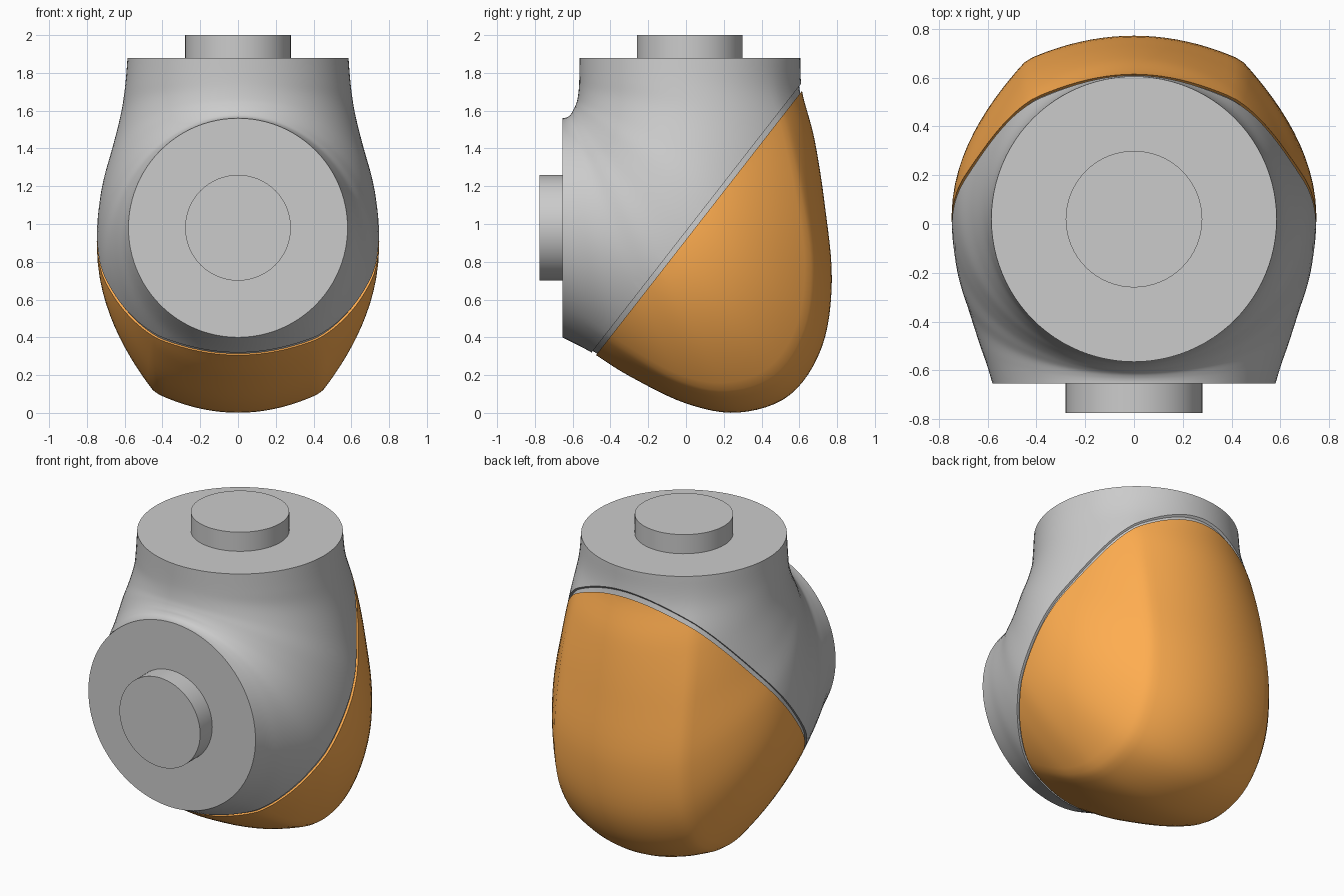
import bpy, bmesh, math
from mathutils import Vector

if "Cube" in bpy.data.objects:
    bpy.data.objects.remove(bpy.data.objects["Cube"])

# Section stations of the elbow: inner (y, z), outer (y, z), half width, crease blend
STATIONS = [
    (-.565, 1.88, .605, 1.88, .585, 0), (-.565, 1.77, .615, 1.70, .597, .15),
    (-.568, 1.71, .680, 1.45, .620, .5), (-.575, 1.66, .735, 1.10, .667, .9),
    (-.584, 1.63, .772, .70, .720, 1), (-.592, 1.612, .720, .35, .745, 1),
    (-.600, 1.598, .550, .095, .745, 1), (-.607, 1.585, .280, .002, .725, 1),
    (-.617, 1.573, .000, .050, .685, .9), (-.630, 1.565, -.300, .195, .640, .5),
    (-.643, 1.561, -.500, .320, .605, .15), (-.655, 1.56, -.655, .40, .580, 0)]
SEG, STEPS = 96, 6
CUT = Vector((0, .615, 1.75))
NORMAL = Vector((0, .789, -.615)).normalized()
GAP = .027


def catmull(i, t):
    n = len(STATIONS)
    a, b, c, d = (STATIONS[min(max(i + k, 0), n - 1)] for k in (-1, 0, 1, 2))
    return [.5 * (2*q + (r - p)*t + (2*p - 5*q + 4*r - s)*t*t + (3*q - p - 3*r + s)*t**3)
            for p, q, r, s in zip(a, b, c, d)]


def section(st, shrink):
    iy, iz, oy, oz, w, m = st
    inner, outer = Vector((0, iy, iz)), Vector((0, oy, oz))
    centre, h = (inner + outer) / 2, (outer - inner).length / 2
    u = (outer - inner).normalized()
    tc, xc, sag = math.radians(50), .44, .12
    pts = []
    for k in range(SEG):
        a = 2 * math.pi * k / SEG
        x, d = w * math.cos(a), h * math.sin(a)
        if d > 0:                       # outer half: side curve plus flatter back band
            s, c = math.sin(a), abs(math.cos(a))
            if s < math.sin(tc):
                t = s / math.sin(tc)
                bx, bd = w - (w - xc) * t**1.9, (h - sag) * t
            else:
                bx = xc * c / math.cos(tc)
                bd = h - sag * (bx / xc)**2
            x += m * (math.copysign(bx, x) - x)
            d += m * (bd - d)
        pts.append(centre + u * (d * shrink) + Vector((x * shrink, 0, 0)))
    return pts


def finish(ob, bm, name, colour=None, smooth=True):
    bmesh.ops.recalc_face_normals(bm, faces=bm.faces)
    me = bpy.data.meshes.new(name)
    bm.to_mesh(me)
    bm.free()
    ob = bpy.data.objects.new(name, me)
    bpy.context.collection.objects.link(ob)
    if colour:
        mat = bpy.data.materials.new(name)
        mat.diffuse_color = colour
        mat.use_nodes = True
        mat.node_tree.nodes["Principled BSDF"].inputs["Base Color"].default_value = mat.diffuse_color
        me.materials.append(mat)
    bpy.ops.object.select_all(action='DESELECT')
    ob.select_set(True)
    bpy.context.view_layer.objects.active = ob
    bpy.ops.object.shade_smooth_by_angle(angle=math.radians(30))
    return ob


def elbow_part(name, start=None, end=None, shrink=1, colour=None):
    """Loft the elbow and keep the slice between two offsets from the cut plane."""
    bm = bmesh.new()
    sections = [catmull(i, j / STEPS) for i in range(len(STATIONS) - 1) for j in range(STEPS)]
    sections.append(STATIONS[-1])
    rings = [[bm.verts.new(p) for p in section(s, shrink)] for s in sections]
    for r, q in zip(rings, rings[1:]):
        for k in range(SEG):
            n = (k + 1) % SEG
            bm.faces.new((r[k], r[n], q[n], q[k]))
    bm.faces.new(rings[0])
    bm.faces.new(rings[-1])
    for off, side in ((start, -1), (end, 1)):
        if off is None:
            continue
        res = bmesh.ops.bisect_plane(
            bm, geom=bm.verts[:] + bm.edges[:] + bm.faces[:], plane_co=CUT + NORMAL * off,
            plane_no=NORMAL, clear_outer=side > 0, clear_inner=side < 0)
        edges = [e for e in res['geom_cut'] if isinstance(e, bmesh.types.BMEdge)]
        bmesh.ops.holes_fill(bm, edges=edges, sides=0)
    return finish(None, bm, name, colour)


def pin(name, location, rotation):
    bpy.ops.mesh.primitive_cylinder_add(vertices=64, radius=.28, depth=.12,
                                        location=location, rotation=rotation)
    ob = bpy.context.object
    ob.name = name
    bpy.ops.object.shade_smooth_by_angle(angle=math.radians(30))


# Grey housing, recessed seam and orange rear cover
elbow_part("housing", end=0)
elbow_part("seam", start=0, end=GAP, shrink=.98)
elbow_part("rear_cover", start=GAP, colour=(1, .42, .08, 1))

# Connecting pins on both flanges
pin("top_pin", (0, .02, 1.94), (0, 0, 0))
pin("front_pin", (0, -.715, .98), (math.pi / 2, 0, 0))
